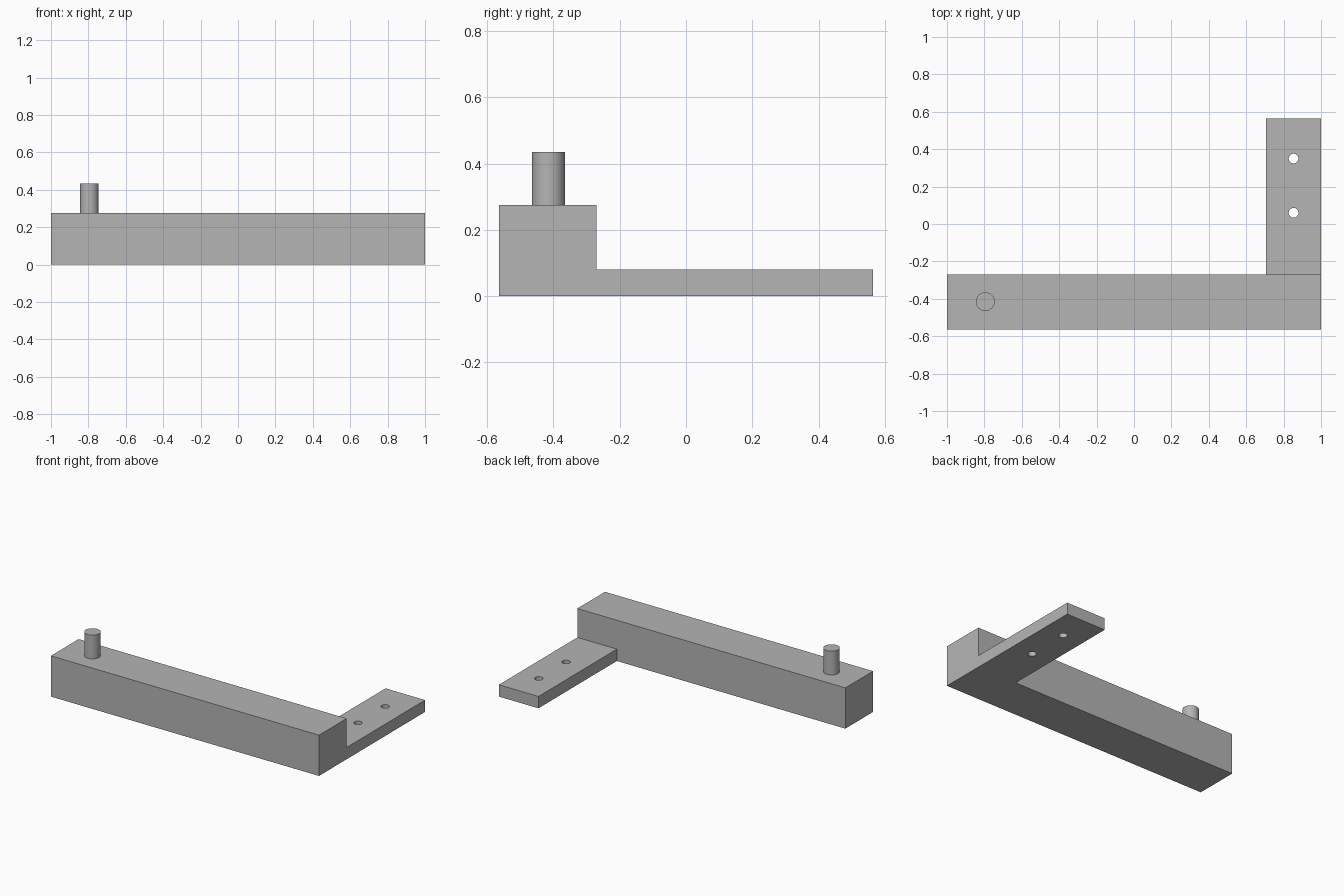
import bpy
import bmesh

cube = bpy.data.objects.get("Cube")
if cube:
    bpy.data.objects.remove(cube, do_unlink=True)

BAR_FRONT, BAR_BACK, BAR_TOP = -0.565, -0.27, 0.275
TAB_SIDE, TAB_BACK, TAB_TOP = 0.705, 0.565, 0.08
HOLE_X, HOLE_YS, HOLE_RADIUS = 0.853, (0.06, 0.35), 0.026
PEG_X, PEG_Y, PEG_RADIUS, PEG_TOP = -0.795, -0.415, 0.05, 0.435

grey = bpy.data.materials.new("plain grey")
grey.use_nodes = True
color = (0.46, 0.46, 0.46, 1)
grey.diffuse_color = color
grey.node_tree.nodes["Principled BSDF"].inputs["Base Color"].default_value = color


def cylinder(name, x, y, bottom, top, radius):
    bpy.ops.mesh.primitive_cylinder_add(
        vertices=48, radius=radius, depth=top - bottom,
        location=(x, y, (bottom + top) / 2))
    obj = bpy.context.object
    obj.name = name
    obj.data.materials.append(grey)
    bpy.ops.object.shade_smooth_by_angle()
    return obj


def raise_faces(bm, faces, height):
    result = bmesh.ops.extrude_face_region(bm, geom=faces)["geom"]
    bmesh.ops.delete(bm, geom=faces, context="FACES_ONLY")
    for v in result:
        if isinstance(v, bmesh.types.BMVert):
            v.co.z = height
    return [f for f in result if isinstance(f, bmesh.types.BMFace)]


# Arm and mounting tab: an L footprint raised, then the long bar raised higher
bm = bmesh.new()
outline = [(-1, BAR_FRONT), (TAB_SIDE, BAR_FRONT), (1, BAR_FRONT),
           (1, BAR_BACK), (1, TAB_BACK), (TAB_SIDE, TAB_BACK),
           (TAB_SIDE, BAR_BACK), (-1, BAR_BACK)]
verts = [bm.verts.new((x, y, 0)) for x, y in outline]
panels = [(0, 1, 6, 7), (1, 2, 3, 6), (6, 3, 4, 5)]
base = [bm.faces.new([verts[i] for i in p]) for p in panels]
floor = bmesh.ops.duplicate(bm, geom=base)["geom"]
low = raise_faces(bm, base, TAB_TOP)
bar = [f for f in low if f.calc_center_median().y < BAR_BACK]
raise_faces(bm, bar, BAR_TOP)
bmesh.ops.remove_doubles(bm, verts=bm.verts, dist=0.0001)
bmesh.ops.recalc_face_normals(bm, faces=bm.faces)
bmesh.ops.dissolve_limit(bm, angle_limit=0.01, verts=bm.verts, edges=bm.edges)
mesh = bpy.data.meshes.new("arm_with_tab")
bm.to_mesh(mesh)
bm.free()
mesh.materials.append(grey)
arm = bpy.data.objects.new("arm_with_tab", mesh)
bpy.context.collection.objects.link(arm)

# Screw holes through the tab
for y in HOLE_YS:
    cutter = cylinder("hole_cutter", HOLE_X, y, -0.1, TAB_TOP + 0.1, HOLE_RADIUS)
    cutter.hide_render = True
    cut = arm.modifiers.new("screw_hole", "BOOLEAN")
    cut.operation = "DIFFERENCE"
    cut.solver = "EXACT"
    cut.object = cutter
    bpy.ops.object.select_all(action="DESELECT")
    arm.select_set(True)
    bpy.context.view_layer.objects.active = arm
    bpy.ops.object.modifier_apply(modifier=cut.name)
    bpy.data.objects.remove(cutter, do_unlink=True)
bpy.ops.object.shade_smooth_by_angle()

# Upright peg near the free end
cylinder("peg", PEG_X, PEG_Y, BAR_TOP, PEG_TOP, PEG_RADIUS)
